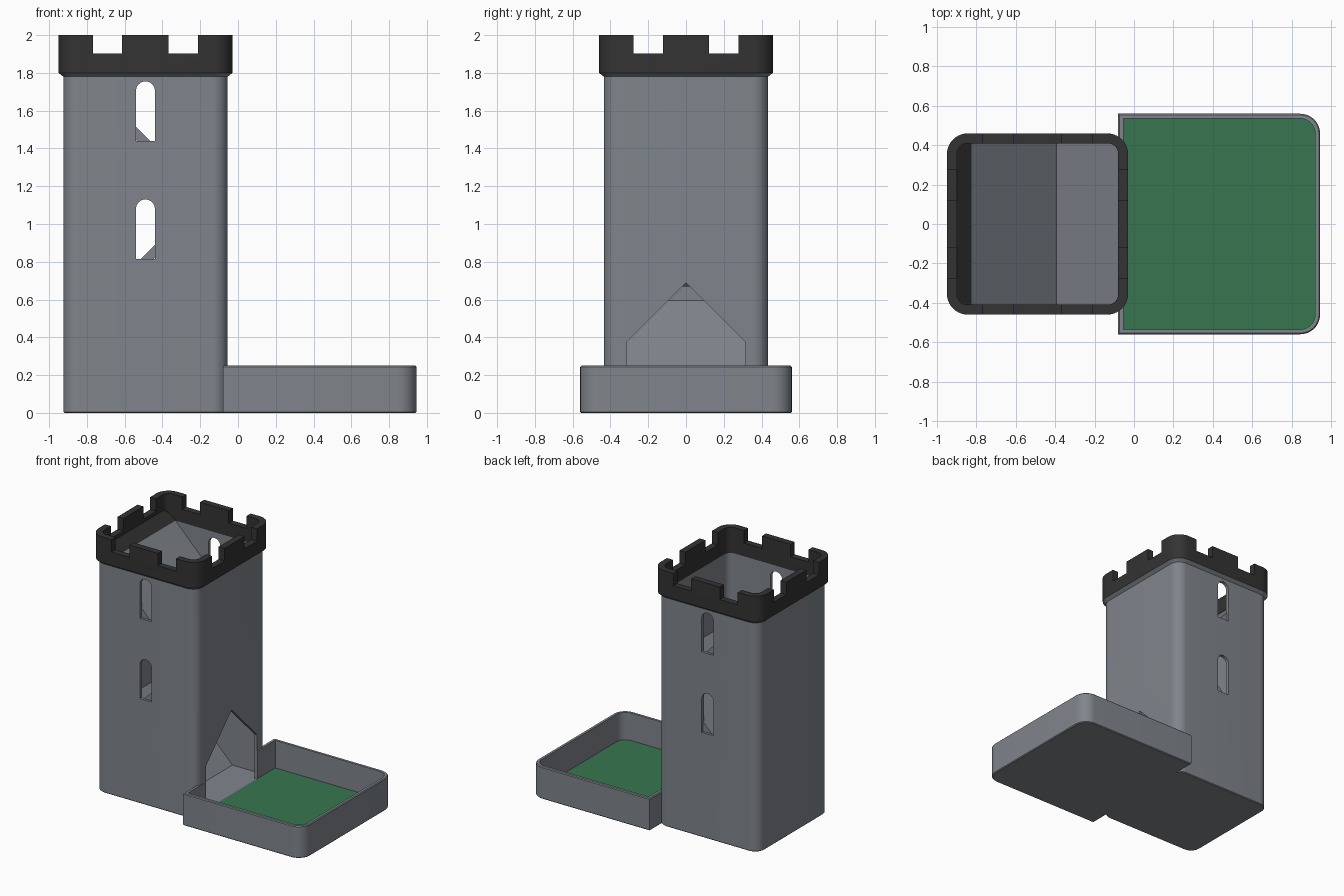
import bpy
import bmesh
from math import cos, sin, pi, radians

if "Cube" in bpy.data.objects:
    bpy.data.objects.remove(bpy.data.objects["Cube"], do_unlink=True)


def material(name, rgb):
    m = bpy.data.materials.new(name)
    m.use_nodes = True
    m.diffuse_color = (*rgb, 1)
    bsdf = next(n for n in m.node_tree.nodes if n.type == 'BSDF_PRINCIPLED')
    bsdf.inputs["Base Color"].default_value = (*rgb, 1)
    return m


STONE = material("stone grey", (0.216, 0.235, 0.262))
BLACK = material("charcoal", (0.033, 0.033, 0.033))
GREEN = material("felt green", (0.038, 0.180, 0.078))

TOWER = (-0.925, -0.055, -0.435, 0.435)
TRAY = (-0.08, 0.945, -0.56, 0.56)
TRAY_FLOOR = (-0.054, 0.92, -0.535, 0.535)
TOWER_RADII = [0.08] * 4
MID = -0.49          # tower centre in x
FLOOR = 0.03


def finish(name, bm, mat):
    bmesh.ops.recalc_face_normals(bm, faces=bm.faces)
    me = bpy.data.meshes.new(name)
    bm.to_mesh(me)
    bm.free()
    ob = bpy.data.objects.new(name, me)
    bpy.context.collection.objects.link(ob)
    me.materials.append(mat)
    return ob


def outline(rect, radii, inset):
    """Rounded rectangle, counter-clockwise from the back right corner."""
    x0, x1, y0, y1 = rect
    pts = []
    for i, (x, y, sx, sy) in enumerate(((x1, y1, -1, -1), (x0, y1, 1, -1),
                                        (x0, y0, 1, 1), (x1, y0, -1, 1))):
        r = radii[i]
        if r == 0:
            pts.append((x + sx * inset, y + sy * inset))
            continue
        for k in range(11):
            a = (i + k / 10) * pi / 2
            pts.append((x + sx * r + (r - inset) * cos(a),
                        y + sy * r + (r - inset) * sin(a)))
    return pts


def loft(name, rect, radii, levels, mat=STONE):
    """Stack rounded rectangles given as (inset, height)."""
    bm = bmesh.new()
    rings = [[bm.verts.new((x, y, z)) for x, y in outline(rect, radii, inset)]
             for inset, z in levels]
    n = len(rings[0])
    for a, b in zip(rings, rings[1:]):
        for i in range(n):
            j = (i + 1) % n
            bm.faces.new((a[i], a[j], b[j], b[i]))
    bm.faces.new(rings[0])
    bm.faces.new(rings[-1])
    return finish(name, bm, mat)


def prism(name, pts, axis, lo, hi, mat=STONE):
    """Extrude a side profile (horizontal, height) along x or y."""
    bm = bmesh.new()
    ends = [[bm.verts.new((p, d, z) if axis == 'y' else (d, p, z))
             for p, z in pts] for d in (lo, hi)]
    n = len(pts)
    bm.faces.new(ends[0])
    bm.faces.new(ends[1])
    for i in range(n):
        j = (i + 1) % n
        bm.faces.new((ends[0][i], ends[0][j], ends[1][j], ends[1][i]))
    return finish(name, bm, mat)


def combine(ob, other, operation, keep=False):
    mod = ob.modifiers.new(operation.lower(), 'BOOLEAN')
    mod.operation = operation
    mod.solver = 'EXACT'
    mod.object = other
    bpy.context.view_layer.objects.active = ob
    bpy.ops.object.modifier_apply(modifier=mod.name)
    if not keep:
        bpy.data.objects.remove(other, do_unlink=True)


def box_profile(a, b, z0, z1):
    return [(a, z0), (b, z0), (b, z1), (a, z1)]


# Tower shaft with flared collar, joined to the tray
body = loft("tower_and_tray", TOWER, TOWER_RADII,
            [(0.006, 0), (0, 0.006), (0, 1.78), (-0.025, 1.8)])
tray = loft("tray", TRAY, [0.1, 0, 0, 0.1],
            [(0.006, 0), (0, 0.006), (0, 0.244), (0.006, 0.25)])
combine(body, tray, 'UNION')
combine(body, loft("shaft_cutter", TOWER, TOWER_RADII,
                   [(0.025, FLOOR), (0.025, 1.9)]), 'DIFFERENCE')
combine(body, loft("tray_cutter", TRAY_FLOOR, [0.075, 0, 0, 0.075],
                   [(0, FLOOR - 0.002), (0, 0.4)]), 'DIFFERENCE')

# Pointed doorway
door = [(-0.315, FLOOR + 0.002), (0.315, FLOOR + 0.002), (0.315, 0.375),
        (0, 0.69), (-0.315, 0.375)]
combine(body, prism("door_cutter", door, 'x', -0.15, -0.03), 'DIFFERENCE')

# Arched windows, through front and back walls
for sill in (0.815, 1.44):
    arch = [(MID - 0.05, sill), (MID + 0.05, sill)]
    arch += [(MID + 0.05 * cos(k * pi / 16), sill + 0.265 + 0.05 * sin(k * pi / 16))
             for k in range(17)]
    combine(body, prism("window_cutter", arch, 'y', -0.7, 0.7), 'DIFFERENCE')

# Battlement crown
crown = loft("crown", TOWER, TOWER_RADII, [(-0.025, 1.8), (-0.025, 2)], BLACK)
combine(crown, loft("crown_cutter", TOWER, TOWER_RADII,
                    [(0.025, 1.7), (0.025, 2.1)]), 'DIFFERENCE')
for side in (-0.2, 0.2):
    for axis, mid, lo, hi in (('y', MID, -0.6, 0.6), ('x', 0, -1.1, 0.1)):
        gap = box_profile(mid + side - 0.077, mid + side + 0.077, 1.903, 2.1)
        combine(crown, prism("gap_cutter", gap, axis, lo, hi), 'DIFFERENCE')

# Sloping baffles inside the shaft, trimmed to sit within the walls
limits = loft("baffle_limits", TOWER, TOWER_RADII, [(0.018, 0.01), (0.018, 1.95)])
limits.hide_render = True
baffles = [
    ("upper_ramp", [(-0.825, 1.8), (-0.39, 1.365), (-0.39, 1.295), (-0.895, 1.8)], STONE),
    ("crown_ramp", [(-0.95, 1.8), (-0.825, 1.8), (-0.95, 1.925)], BLACK),
    ("lower_ramp", [(-0.59, 0.74), (0, 1.33), (0, 1.26), (-0.59, 0.67)], STONE),
    ("exit_ramp", [(-0.95, 0.02), (-0.325, 0.02), (-0.95, 0.645)], STONE),
]
parts = [body, crown]
for name, pts, mat in baffles:
    ramp = prism(name, pts, 'y', -0.5, 0.5, mat)
    combine(ramp, limits, 'INTERSECT', keep=True)
    parts.append(ramp)
bpy.data.objects.remove(limits, do_unlink=True)

# Felt lining of the tray
parts.append(loft("felt_floor", TRAY_FLOOR, [0.075, 0, 0, 0.075],
                  [(0, FLOOR - 0.002), (0, FLOOR + 0.006)], GREEN))

# Smooth the rounded corners, keep edges crisp
bpy.ops.object.select_all(action='DESELECT')
for ob in parts:
    ob.select_set(True)
bpy.context.view_layer.objects.active = body
bpy.ops.object.shade_smooth_by_angle(angle=radians(30))
